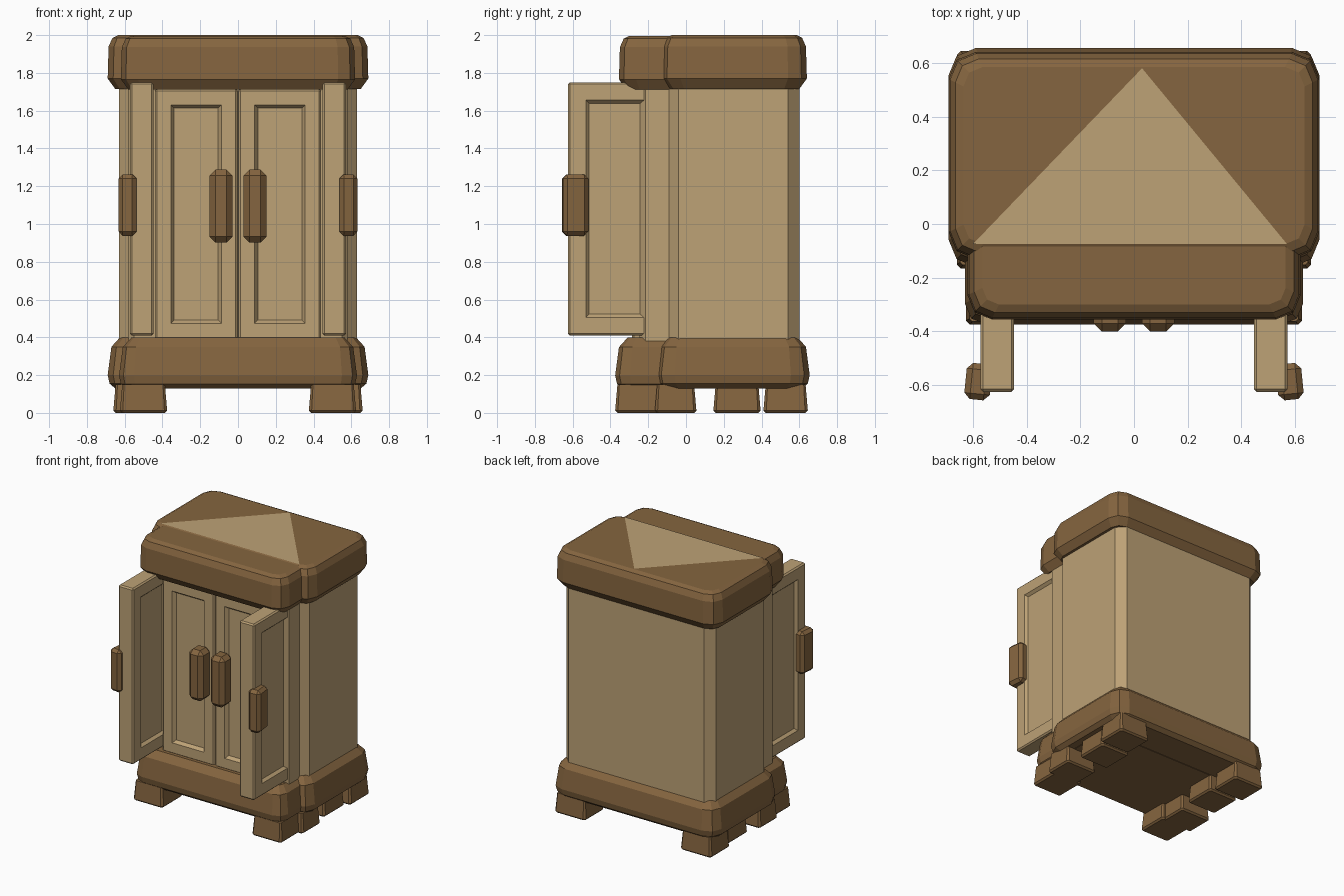
import bpy, bmesh, math
from mathutils import Matrix

if "Cube" in bpy.data.objects:
    bpy.data.objects.remove(bpy.data.objects["Cube"])


def material(name, rgb):
    m = bpy.data.materials.new(name)
    m.diffuse_color = (*rgb, 1)
    m.use_nodes = True
    m.node_tree.nodes["Principled BSDF"].inputs["Base Color"].default_value = m.diffuse_color
    return m


TAN = material("light_wood", (0.51, 0.36, 0.18))
BROWN = material("dark_wood", (0.235, 0.13, 0.05))


def finish(name, bm, mat):
    bmesh.ops.recalc_face_normals(bm, faces=bm.faces)
    me = bpy.data.meshes.new(name)
    bm.to_mesh(me)
    bm.free()
    me.materials.append(mat)
    ob = bpy.data.objects.new(name, me)
    bpy.context.collection.objects.link(ob)
    return ob


def loft(name, x, y0, y1, corner, rings, mat, cx=0, segs=2):
    """Stack of rounded rectangles; rings are (z, inset)."""
    bm = bmesh.new()
    loops = []
    cy, hy = (y0 + y1) / 2, (y1 - y0) / 2
    for z, inset in rings:
        a, b = x - inset, hy - inset
        r = max(corner - inset * 0.5, 0.01)
        pts = []
        for k, (sx, sy) in enumerate([(1, 1), (-1, 1), (-1, -1), (1, -1)]):
            for i in range(segs + 1):
                t = math.pi / 2 * (k + i / segs)
                pts.append((cx + sx * (a - r) + r * math.cos(t),
                            cy + sy * (b - r) + r * math.sin(t), z))
        loops.append([bm.verts.new(p) for p in pts])
    n = len(loops[0])
    for lo, hi in zip(loops, loops[1:]):
        for i in range(n):
            bm.faces.new((lo[i], lo[(i + 1) % n], hi[(i + 1) % n], hi[i]))
    bm.faces.new(loops[0][::-1])
    bm.faces.new(loops[-1])
    return finish(name, bm, mat)


def box(bm, lo, hi):
    size = [b - a for a, b in zip(lo, hi)]
    mid = [(a + b) / 2 for a, b in zip(lo, hi)]
    bmesh.ops.create_cube(bm, size=1, matrix=Matrix.Translation(mid) @ Matrix.Diagonal((*size, 1)))


def bevelled(name, centre, size, bevel, mat, rot=0):
    bm = bmesh.new()
    box(bm, [-s / 2 for s in size], [s / 2 for s in size])
    bmesh.ops.bevel(bm, geom=bm.edges[:], offset=bevel, segments=1, affect='EDGES', profile=0.5)
    ob = finish(name, bm, mat)
    ob.location = centre
    ob.rotation_euler.z = rot
    return ob


def panel_door(name, lo, hi, axis, signs, margin, depth):
    """Bevelled slab with sunken panels on the faces along the axis."""
    bm = bmesh.new()
    box(bm, lo, hi)
    bmesh.ops.bevel(bm, geom=bm.edges[:], offset=0.01, segments=1, affect='EDGES', profile=0.5)
    bm.normal_update()
    for s in signs:
        f = next(f for f in bm.faces if f.normal[axis] * s > 0.99)
        bmesh.ops.inset_region(bm, faces=[f], thickness=margin - 0.01)
        bmesh.ops.inset_region(bm, faces=[f], thickness=0.025)
        for v in f.verts:
            v.co[axis] -= s * depth
    return finish(name, bm, TAN)


# Cabinet bodies
loft("rear_body", 0.63, -0.10, 0.60, 0.06, [(0.36, 0), (1.76, 0)], TAN, segs=1)
loft("front_body", 0.58, -0.245, 0.38, 0.03, [(0.36, 0), (1.76, 0)], TAN, segs=1)

# Plinths and tops
base = [(0.13, 0.04), (0.155, 0.01), (0.20, 0), (0.35, 0.02), (0.40, 0.065)]
loft("rear_plinth", 0.69, -0.16, 0.655, 0.10, base, BROWN)
loft("front_plinth", 0.63, -0.375, 0.42, 0.08, [(z - 0.002, i) for z, i in base], BROWN)
cap = [(1.715, 0.04), (1.77, 0), (1.94, 0.005), (1.985, 0.025), (2.0, 0.055)]
loft("rear_top", 0.69, -0.13, 0.64, 0.10, cap, BROWN)
loft("front_top", 0.62, -0.355, 0.42, 0.09, [(z - 0.004, i) for z, i in cap], BROWN)

# Light triangle on the top
bm = bmesh.new()
bm.faces.new([bm.verts.new(p) for p in ((-0.6, -0.075, 2.001), (0.57, -0.075, 2.001), (0.03, 0.58, 2.001))])
finish("top_triangle", bm, TAN)

for s, side in ((-1, "left"), (1, "right")):
    # Feet, two staggered pairs on each side
    for i, (cx, y0, y1) in enumerate([(0.50, -0.375, -0.13), (0.53, -0.165, 0.055),
                                      (0.50, 0.145, 0.395), (0.53, 0.41, 0.645)]):
        half = 0.13 if i % 2 else 0.125
        loft(f"{side}_foot_{i + 1}", half, y0, y1, 0.015,
             [(0, 0.012), (0.012, 0), (0.15, 0.012)], BROWN, cx=s * cx, segs=1)

    # Closed door and its handle
    xs = sorted((s * 0.003, s * 0.44))
    panel_door(f"{side}_closed_door", (xs[0], -0.285, 0.39), (xs[1], -0.2, 1.715), 1, (-1,), 0.115, 0.025)
    bevelled(f"{side}_closed_handle", (s * 0.09, -0.335, 1.095), (0.12, 0.13, 0.385), 0.03, BROWN)

    # Open door and its handle
    xs = sorted((s * 0.447, s * 0.572))
    panel_door(f"{side}_open_door", (xs[0], -0.625, 0.41), (xs[1], -0.11, 1.75), 0, (-1, 1), 0.13, 0.02)
    bevelled(f"{side}_open_handle", (s * 0.58, -0.587, 1.1), (0.095, 0.135, 0.325), 0.022, BROWN, rot=s * 0.1)
